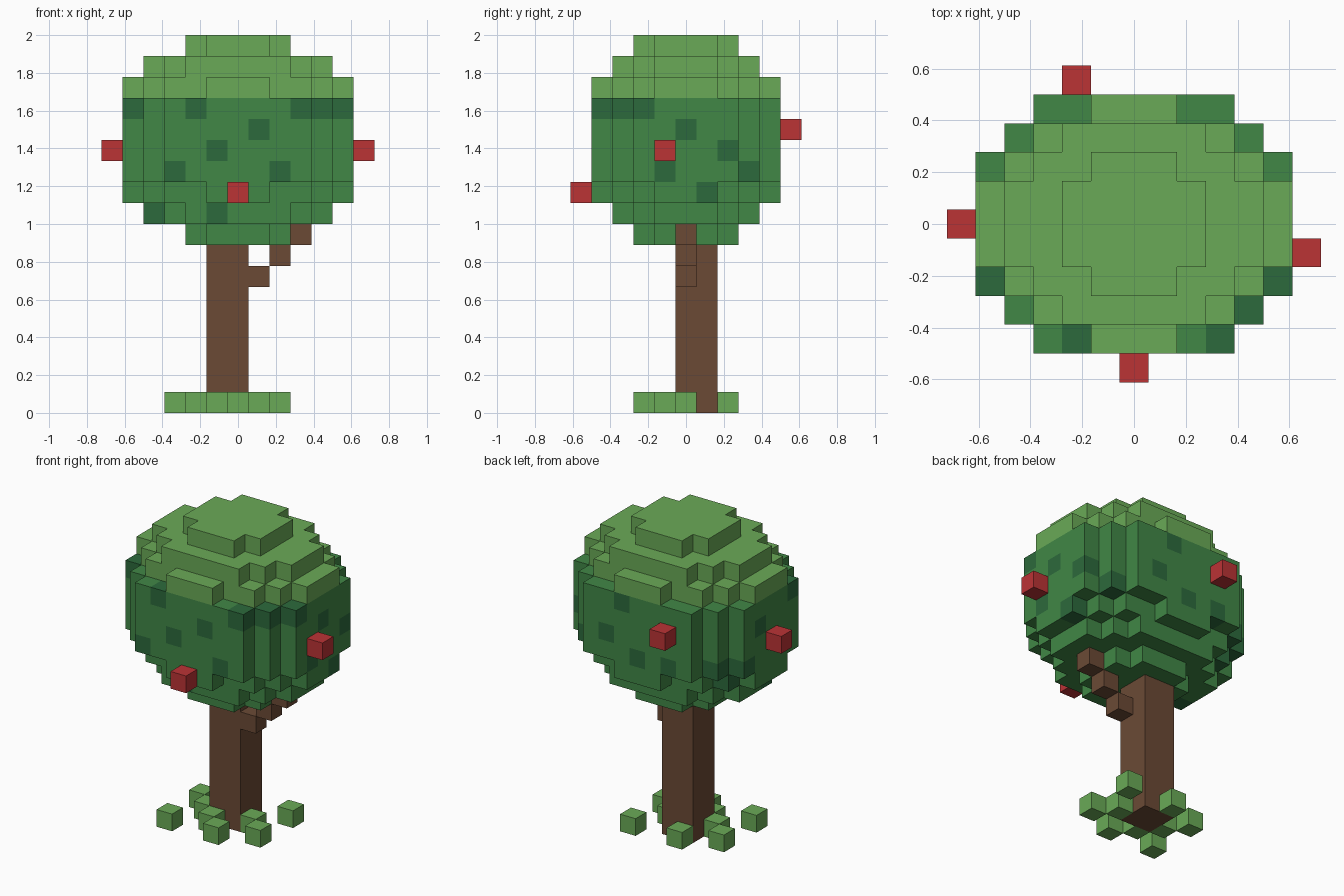
import bpy
import bmesh
from mathutils import Vector

CELL = 1 / 9

cube = bpy.data.objects.get("Cube")
if cube:
    bpy.data.objects.remove(cube, do_unlink=True)


def make_material(name, hex_code):
    channels = [int(hex_code[i:i + 2], 16) / 255 for i in (0, 2, 4)]
    linear = [((c + 0.055) / 1.055) ** 2.4 for c in channels]
    mat = bpy.data.materials.new(name)
    mat.use_nodes = True
    mat.diffuse_color = (*linear, 1)
    bsdf = mat.node_tree.nodes["Principled BSDF"]
    bsdf.inputs["Base Color"].default_value = (*linear, 1)
    bsdf.inputs["Roughness"].default_value = 0.9
    return mat


light_leaf = make_material("light leaf green", "6AAA57")
mid_leaf = make_material("leaf green", "418746")
dark_leaf = make_material("dark leaf green", "2C6A3C")
bark = make_material("bark brown", "6B4A35")
apple_red = make_material("apple red", "BB3335")

AXES = [Vector(a) for a in ((1, 0, 0), (0, 1, 0), (0, 0, 1))]


def voxel_object(name, cells, materials):
    """Build the outer skin of a set of cells; cells maps (i, j, k) to a material slot."""
    bm = bmesh.new()
    for cell, slot in cells.items():
        centre = Vector(cell) + AXES[2] / 2
        for n, axis in enumerate(AXES):
            u, v = AXES[(n + 1) % 3], AXES[(n + 2) % 3]
            for sign in (-1, 1):
                normal = axis * sign
                neighbour = tuple(int(c) for c in Vector(cell) + normal)
                if neighbour in cells:
                    continue
                mid = centre + normal / 2
                corners = [mid + (u * a + v * b * sign) / 2
                           for a, b in ((-1, -1), (1, -1), (1, 1), (-1, 1))]
                face = bm.faces.new([bm.verts.new(c * CELL) for c in corners])
                face.material_index = slot
    bmesh.ops.remove_doubles(bm, verts=bm.verts, dist=CELL / 100)
    mesh = bpy.data.meshes.new(name)
    bm.to_mesh(mesh)
    bm.free()
    for mat in materials:
        mesh.materials.append(mat)
    obj = bpy.data.objects.new(name, mesh)
    bpy.context.collection.objects.link(obj)
    return obj


# Crown: half-widths per row, stepping out from the middle row
CAP = [2, 2, 1]
SHOULDER = [4, 4, 3, 2]
RIM = [5, 5, 4, 3, 1]
BODY = [5, 5, 5, 4, 3]
layers = [CAP, SHOULDER, RIM] + [BODY] * 4 + [RIM, SHOULDER, CAP]
FIRST_LAYER, LIGHT_LAYER = 8, 15

# Dark leaf patches: front, left side, back, right side
dark_cells = {
    (-5, -2, 14), (-2, -4, 14), (3, -4, 14), (4, -3, 14), (5, -2, 14),
    (1, -4, 13), (-1, -4, 12), (-3, -4, 11), (2, -4, 11),
    (-4, -1, 9), (-1, -3, 9),
    (5, 0, 13), (5, 2, 12), (5, -1, 11), (4, 3, 11), (5, 1, 10),
    (1, 4, 14), (2, 4, 12), (0, 4, 11), (-2, 4, 11),
    (-4, 3, 11), (-5, 2, 11), (-5, 1, 13), (-4, 2, 10),
}

crown = {}
for k, rows in enumerate(layers, FIRST_LAYER):
    for j in range(1 - len(rows), len(rows)):
        half = rows[abs(j)]
        for i in range(-half, half + 1):
            cell = (i, j, k)
            crown[cell] = 0 if k >= LIGHT_LAYER else 2 if cell in dark_cells else 1
voxel_object("leaf_crown", crown, [light_leaf, mid_leaf, dark_leaf])

# Trunk and stepped branch
trunk = {(i, j, k): 0 for i in (-1, 0) for j in (0, 1) for k in range(FIRST_LAYER)}
voxel_object("trunk", trunk, [bark])
for step in range(1, 4):
    voxel_object(f"branch_block_{step}", {(step, 0, step + 5): 0}, [bark])

# Apples on the outside of the crown
for side, cell in {"front": (0, -5, 10), "back": (-2, 5, 13),
                   "left": (6, -1, 12), "right": (-6, 0, 12)}.items():
    voxel_object(f"apple_{side}", {cell: 0}, [apple_red])

# Grass tufts around the foot of the trunk
tufts = [(-3, -2), (0, -2), (-1, -1), (2, -1), (-2, 0), (1, 0), (-3, 1), (-1, 2), (2, 2)]
for n, (i, j) in enumerate(tufts, 1):
    voxel_object(f"grass_tuft_{n}", {(i, j, 0): 0}, [light_leaf])
